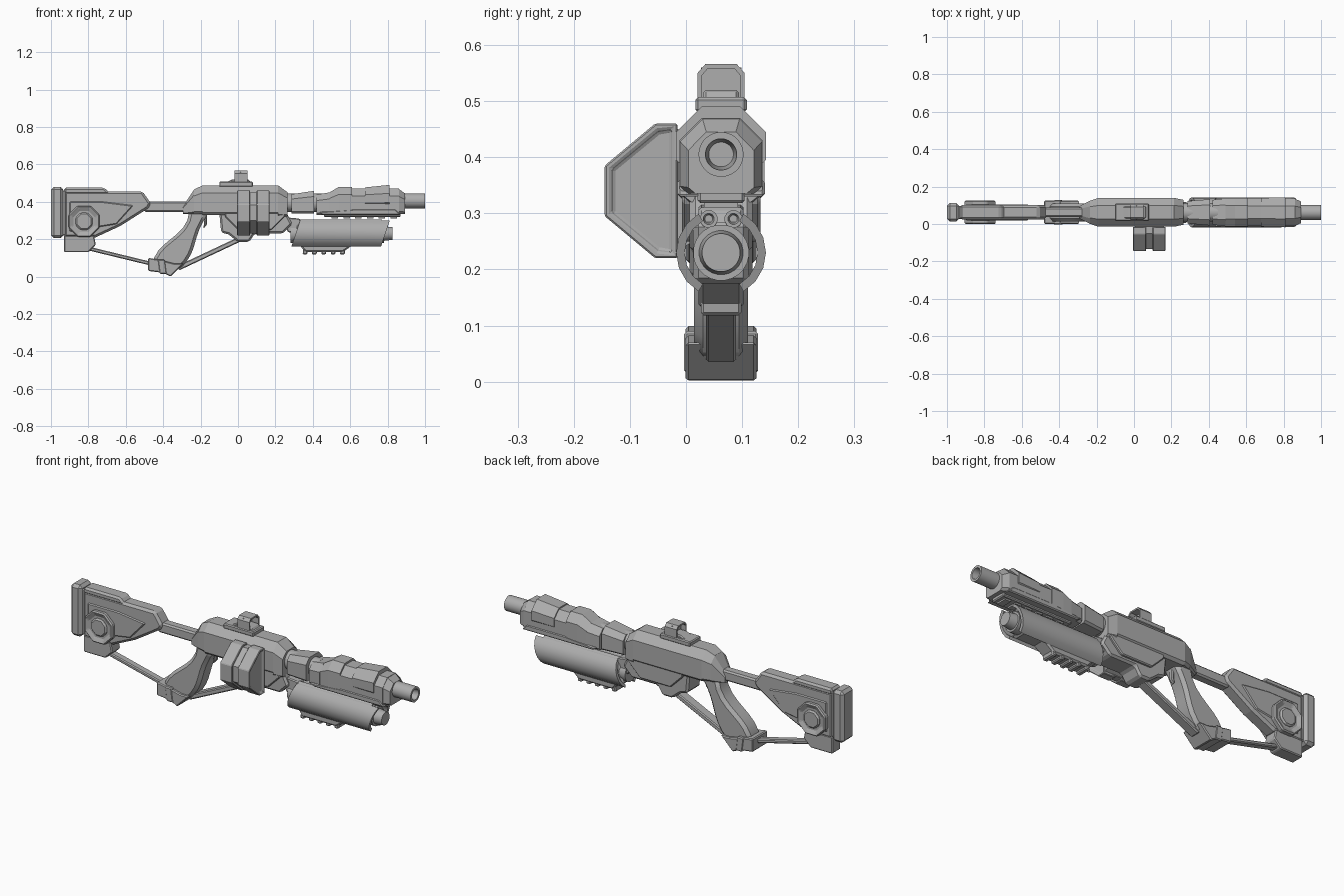
import bpy, bmesh, math
from mathutils import Vector, Matrix
from mathutils.geometry import interpolate_bezier

if "Cube" in bpy.data.objects:
    bpy.data.objects.remove(bpy.data.objects["Cube"])

CENTRE_Y = 0.0625
BORE_Z = 0.405
LAUNCHER_Z = 0.23
SIDES = (-1, 1)

grey = bpy.data.materials.new("gunmetal_grey")
grey.use_nodes = True
grey.diffuse_color = (0.42, 0.42, 0.42, 1)
grey.node_tree.nodes["Principled BSDF"].inputs["Base Color"].default_value = grey.diffuse_color


def finish(name, mesh_builder, bevel, smooth=False):
    bmesh.ops.recalc_face_normals(mesh_builder, faces=mesh_builder.faces[:])
    mesh = bpy.data.meshes.new(name)
    mesh_builder.to_mesh(mesh)
    mesh_builder.free()
    mesh.materials.append(grey)
    part = bpy.data.objects.new(name, mesh)
    bpy.context.collection.objects.link(part)
    if smooth:
        bpy.ops.object.select_all(action='DESELECT')
        part.select_set(True)
        bpy.context.view_layer.objects.active = part
        bpy.ops.object.shade_smooth_by_angle(angle=math.radians(35))
    if bevel:
        modifier = part.modifiers.new("edge_bevel", 'BEVEL')
        modifier.width = bevel
        modifier.segments = 1
        modifier.limit_method = 'ANGLE'
        modifier.angle_limit = math.radians(35)
    return part


def recess_faces(mesh_builder, faces, rim, depth):
    """Leave a rim around each face and sink the middle with sloping walls."""
    bmesh.ops.inset_individual(mesh_builder, faces=faces, thickness=rim)
    bmesh.ops.inset_individual(mesh_builder, faces=faces, thickness=rim / 2, depth=-depth)


def bridge(first, last, name, bevel=0.0, rim=0.0, depth=0.0, smooth=False):
    """Join two matching loops of points into a closed solid."""
    mesh_builder = bmesh.new()
    a = [mesh_builder.verts.new(p) for p in first]
    b = [mesh_builder.verts.new(p) for p in last]
    caps = [mesh_builder.faces.new(a), mesh_builder.faces.new(b)]
    for i in range(len(a)):
        mesh_builder.faces.new((a[i - 1], a[i], b[i], b[i - 1]))
    bmesh.ops.recalc_face_normals(mesh_builder, faces=mesh_builder.faces[:])
    if rim:
        recess_faces(mesh_builder, caps, rim, depth)
    return finish(name, mesh_builder, bevel, smooth)


def slab(name, outline, half, bevel=0.005, **options):
    """Side outline (x, z) given thickness about the centre plane."""
    left, right = ([(x, CENTRE_Y + s * half, z) for x, z in outline] for s in SIDES)
    return bridge(left, right, name, bevel, **options)


def block(name, x, z, half, bevel=0.005, lean=0.0):
    """Box in side view; lean slides its top forward."""
    slab(name, [(x[0], z[0]), (x[1], z[0]), (x[1] + lean, z[1]), (x[0] + lean, z[1])], half, bevel)


def cross_section(name, outline, x, **options):
    """End outline (y, z) extruded along x."""
    rear, front = ([(end, y, z) for y, z in outline] for end in x)
    return bridge(rear, front, name, **options)


def casing(name, x, z, half, chamfer, rear=(1, 1), front=(1, 1)):
    """Chamfered casing along x, each end scaled in (width, height)."""
    loops = []
    for end, (wide, tall) in zip(x, (rear, front)):
        w, low, cut = half * wide, chamfer / 3, chamfer * wide
        top = z[0] + (z[1] - z[0]) * tall
        shoulder = max(top - chamfer * tall, z[0] + low * tall)
        profile = [(w - low, z[0]), (w, z[0] + low * tall), (w, shoulder), (w - cut, top)]
        profile += [(-y, height) for y, height in reversed(profile)]
        loops.append([(end, CENTRE_Y + y, height) for y, height in profile])
    bridge(*loops, name)


def cylinder(name, centre, length, radius, axis='X', sides=24, rim=0.0, depth=0.0, tip=1.0, bevel=0.0):
    mesh_builder = bmesh.new()
    turn = Matrix.Rotation(math.pi / 2, 4, 'Y' if axis == 'X' else 'X')
    bmesh.ops.create_cone(mesh_builder, cap_ends=True, segments=sides, radius1=radius,
                          radius2=radius * tip, depth=length,
                          matrix=Matrix.Translation(centre) @ turn @ Matrix.Rotation(math.pi / sides, 4, 'Z'))
    if rim:
        caps = [f for f in mesh_builder.faces if len(f.verts) == sides]
        recess_faces(mesh_builder, caps, rim, depth)
    finish(name, mesh_builder, bevel, smooth=sides > 8)


def strut(name, start, end, thick, half):
    start, end = Vector(start), Vector(end)
    side = (end - start).orthogonal().normalized() * thick
    slab(name, [start - side, end - side, end + side, start + side], half)


# Stock
block("butt_pad", x=(-1, -0.935), z=(0.205, 0.48), half=0.05, bevel=0.015)
block("butt_joint", x=(-0.94, -0.92), z=(0.22, 0.46), half=0.035)
slab("stock_body", [(-0.93, 0.455), (-0.51, 0.455), (-0.465, 0.39), (-0.48, 0.365),
                    (-0.63, 0.27), (-0.76, 0.21), (-0.93, 0.21)], half=0.038, bevel=0.012)
slab("stock_comb", [(-0.93, 0.44), (-0.93, 0.475), (-0.715, 0.475), (-0.68, 0.44)], half=0.038, bevel=0.01)
slab("stock_cheek_panel", [(-0.9, 0.4), (-0.72, 0.4), (-0.56, 0.38), (-0.65, 0.28), (-0.9, 0.24)], half=0.043)
slab("stock_foot", [(-0.93, 0.22), (-0.93, 0.13), (-0.8, 0.13), (-0.76, 0.17), (-0.77, 0.22)], half=0.036)
hub = (-0.823, CENTRE_Y, 0.295)
cylinder("stock_octagon_ring", hub, length=0.126, radius=0.09, axis='Y', sides=8, rim=0.015, depth=0.01, bevel=0.01)
cylinder("stock_octagon_cap", hub, length=0.126, radius=0.05, axis='Y', sides=8, bevel=0.008)
block("stock_tube", x=(-0.5, -0.26), z=(0.345, 0.4), half=0.026, bevel=0.008)

# Grip with curved edges, clamp around its foot, struts
rear_edge = [Vector(p) for p in ((-0.26, 0.35), (-0.27, 0.2), (-0.45, 0.2), (-0.46, 0.05))]
front_edge = [Vector(p) for p in ((-0.31, 0.04), (-0.2, 0.15), (-0.26, 0.2), (-0.15, 0.35))]
slab("grip", interpolate_bezier(*rear_edge, 9) + interpolate_bezier(*front_edge, 9),
     half=0.048, bevel=0.016, smooth=True)
slab("grip_clamp", [(-0.48, 0.1), (-0.42, 0.09), (-0.34, 0.07), (-0.29, 0.07), (-0.36, 0),
                    (-0.4, 0.02), (-0.48, 0.03)], half=0.063)
block("clamp_band", x=(-0.42, -0.38), z=(0.015, 0.09), half=0.066, lean=-0.01)
strut("rear_strut", (-0.82, 0.155), (-0.47, 0.07), thick=0.01, half=0.02)
strut("front_strut", (-0.32, 0.045), (0.01, 0.2), thick=0.013, half=0.027)
slab("trigger", [(-0.21, 0.34), (-0.165, 0.34), (-0.165, 0.28), (-0.185, 0.255), (-0.18, 0.3)], half=0.012)

# Receiver
casing("receiver_tail", x=(-0.295, -0.235), z=(0.335, 0.465), half=0.062, chamfer=0.03, rear=(0.5, 0.3))
casing("receiver_shoulder", x=(-0.235, -0.19), z=(0.335, 0.487), half=0.077, chamfer=0.04, rear=(0.8, 0.86))
casing("receiver", x=(-0.19, 0.215), z=(0.33, 0.487), half=0.077, chamfer=0.04)
casing("receiver_nose", x=(0.215, 0.265), z=(0.32, 0.487), half=0.077, chamfer=0.04, front=(0.86, 0.78))
slab("magazine_well", [(-0.1, 0.34), (-0.09, 0.235), (-0.05, 0.225), (0, 0.185), (0.06, 0.185),
                       (0.09, 0.23), (0.24, 0.23), (0.29, 0.28), (0.26, 0.34)], half=0.056, bevel=0.01)
slab("receiver_side_plate", [(-0.07, 0.36), (-0.07, 0.32), (0, 0.25), (0.18, 0.25), (0.25, 0.32), (0.25, 0.36)],
     half=0.07)

# Sight with an open hood
block("sight_rail", x=(-0.1, 0.08), z=(0.48, 0.507), half=0.046)
slab("sight_ramp", [(-0.07, 0.5), (-0.03, 0.52), (0.055, 0.52), (0.07, 0.5)], half=0.032)
hood = (-0.018, 0.052)
for s in SIDES:
    wall = [(0.042, 0.5), (0.042, 0.55), (0.028, 0.566), (0.022, 0.56), (0.035, 0.545), (0.035, 0.5)]
    cross_section("sight_side", [(CENTRE_Y + s * y, z) for y, z in wall], hood)
block("sight_roof", x=hood, z=(0.558, 0.566), half=0.028, bevel=0)
block("sight_lens", x=(0.01, 0.015), z=(0.505, 0.56), half=0.036, bevel=0)


# Side magazine: two recessed flanges around a slimmer core
def magazine_outline(size):
    upper = [(-0.015, 0.12), (-0.055, 0.12), (-0.145, 0.045)]
    points = upper + [(y, -z) for y, z in reversed(upper)]
    return [(y * size, 0.34 + z * size) for y, z in points]


for name, span in (("magazine_rear", (-0.005, 0.065)), ("magazine_front", (0.1, 0.168))):
    cross_section(name, magazine_outline(1), span, bevel=0.003, rim=0.012, depth=0.008)
cross_section("magazine_core", magazine_outline(0.92), (0.05, 0.115))
cross_section("magazine_mount", [(-0.02, 0.45), (0.03, 0.43), (0.03, 0.26), (-0.02, 0.23)], (0.005, 0.16))

# Neck between receiver and barrel shroud
cylinder("neck", (0.35, CENTRE_Y, 0.395), length=0.2, radius=0.05)
casing("neck_block", x=(0.285, 0.405), z=(0.338, 0.458), half=0.07, chamfer=0.03, rear=(0.85, 0.85))

# Barrel shroud in stepped casings
casing("shroud_rear", x=(0.42, 0.49), z=(0.33, 0.45), half=0.075, chamfer=0.035, rear=(0.88, 0.9))
casing("shroud_step", x=(0.49, 0.54), z=(0.33, 0.48), half=0.077, chamfer=0.04, rear=(0.97, 0.8))
casing("shroud_band", x=(0.54, 0.61), z=(0.33, 0.48), half=0.077, chamfer=0.04)
casing("shroud_front", x=(0.6, 0.86), z=(0.33, 0.47), half=0.074, chamfer=0.04)
casing("shroud_tip", x=(0.86, 0.892), z=(0.335, 0.468), half=0.073, chamfer=0.04, front=(0.8, 0.83))
casing("shroud_collar", x=(0.68, 0.81), z=(0.38, 0.49), half=0.08, chamfer=0.045, rear=(0.96, 0.88))
slab("shroud_side_rib", [(0.43, 0.345), (0.62, 0.36), (0.84, 0.36), (0.87, 0.33), (0.45, 0.33)], half=0.078)
block("under_rail", x=(0.46, 0.87), z=(0.318, 0.34), half=0.042)
for i in range(6):
    tooth = 0.5 + i * 0.063
    block("under_rail_tooth", x=(tooth, tooth + 0.035), z=(0.31, 0.32), half=0.03, bevel=0)
cylinder("barrel", (0.925, CENTRE_Y, BORE_Z), length=0.15, radius=0.04, sides=32, rim=0.012, depth=0.05)

# Launcher under the barrel
cylinder("launcher_tube", (0.53, CENTRE_Y, LAUNCHER_Z), length=0.5, radius=0.05)
cylinder("launcher_muzzle", (0.8, CENTRE_Y, LAUNCHER_Z), length=0.05, radius=0.04, tip=0.85)
block("launcher_body", x=(0.29, 0.74), z=(0.175, 0.285), half=0.05, bevel=0.01, lean=0.03)
bottom = LAUNCHER_Z - 0.07
for s in SIDES:
    # Curved shell with slanted ends
    angles = [math.radians(a) for a in range(-60, 61, 20)]
    arc = [(0.08, a) for a in angles] + [(0.065, a) for a in reversed(angles)]
    shell = cross_section("launcher_side_shell", [(CENTRE_Y + s * r * math.cos(a), LAUNCHER_Z + r * math.sin(a))
                                                  for r, a in arc], (0.285, 0.765), smooth=True)
    for vertex in shell.data.vertices:
        vertex.co.x += (vertex.co.z - bottom) / 3
    cylinder("launcher_rod", (0.51, CENTRE_Y + s * 0.022, 0.29), length=0.52, radius=0.016, sides=12,
             rim=0.006, depth=0.01)
slab("launcher_bracket", [(0.22, 0.32), (0.33, 0.31), (0.36, 0.24), (0.27, 0.235)], half=0.04)
slab("foregrip_base", [(0.32, 0.18), (0.36, 0.13), (0.56, 0.13), (0.63, 0.18)], half=0.04, bevel=0.008)
for i in range(5):
    rib = 0.345 + i * 0.05
    block("foregrip_rib", x=(rib, rib + 0.025), z=(0.118, 0.16), half=0.036, lean=0.006)
